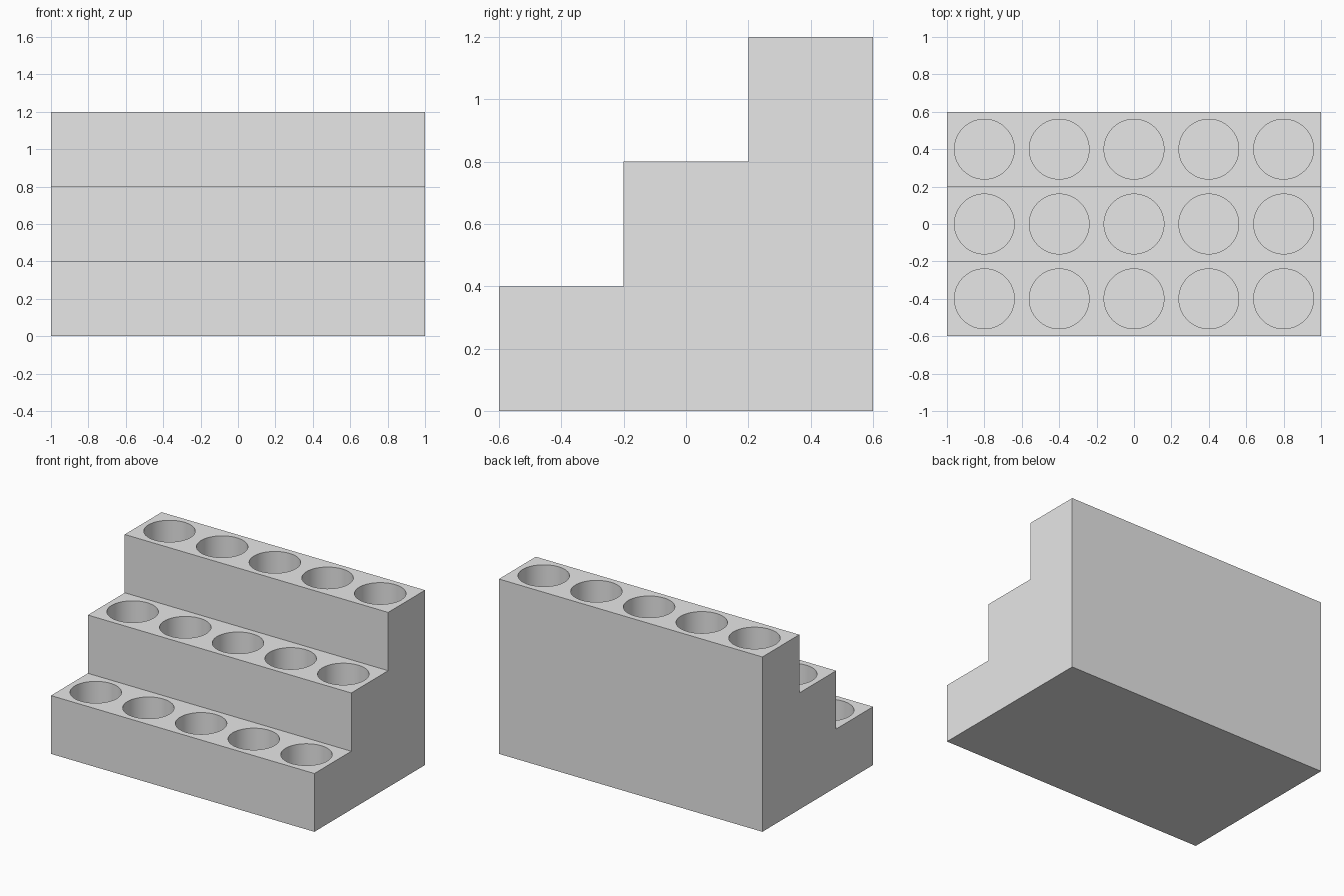
import bpy
import bmesh
import math
from mathutils import Matrix, Vector

cube = bpy.data.objects.get("Cube")
if cube:
    bpy.data.objects.remove(cube, do_unlink=True)

STEP = 0.4      # tread depth and riser height
ROWS, COLS = 3, 5
RADIUS = 0.16
DEPTH = 0.36    # pocket depth below each tread

grey = bpy.data.materials.new("light grey")
grey.use_nodes = True
grey.diffuse_color = (0.8, 0.8, 0.8, 1)
grey.node_tree.nodes["Principled BSDF"].inputs["Base Color"].default_value = (0.8, 0.8, 0.8, 1)


def make_object(name, bm):
    bmesh.ops.recalc_face_normals(bm, faces=bm.faces)
    mesh = bpy.data.meshes.new(name)
    bm.to_mesh(mesh)
    bm.free()
    mesh.materials.append(grey)
    obj = bpy.data.objects.new(name, mesh)
    bpy.context.collection.objects.link(obj)
    return obj


# Stepped block: side profile extruded along x
front = -ROWS * STEP / 2
profile = [(front, 0)]
for row in range(ROWS):
    z = (row + 1) * STEP
    profile += [(front + row * STEP, z), (front + (row + 1) * STEP, z)]
profile.append((-front, 0))

bm = bmesh.new()
side = bm.faces.new([bm.verts.new((-1, y, z)) for y, z in profile])
extruded = bmesh.ops.extrude_face_region(bm, geom=[side], use_keep_orig=True)
bmesh.ops.translate(bm, vec=Vector((2, 0, 0)),
                    verts=[v for v in extruded["geom"] if isinstance(v, bmesh.types.BMVert)])
stand = make_object("stepped_stand", bm)

# Round pockets: one row of cylinders per tread
bm = bmesh.new()
for row in range(ROWS):
    top = (row + 1) * STEP
    for col in range(COLS):
        centre = ((col - (COLS - 1) / 2) * STEP, front + (row + 0.5) * STEP,
                  top - DEPTH / 2 + 0.05)
        bmesh.ops.create_cone(bm, cap_ends=True, segments=64, radius1=RADIUS,
                              radius2=RADIUS, depth=DEPTH + 0.1,
                              matrix=Matrix.Translation(centre))
cutter = make_object("pocket_cutter", bm)
cutter.hide_render = True

# Cut the pockets and bake the result
cut = stand.modifiers.new("pockets", "BOOLEAN")
cut.operation = "DIFFERENCE"
cut.solver = "EXACT"
cut.object = cutter
bpy.ops.object.select_all(action="DESELECT")
stand.select_set(True)
bpy.context.view_layer.objects.active = stand
bpy.ops.object.modifier_apply(modifier=cut.name)
bpy.data.objects.remove(cutter, do_unlink=True)

# Smooth pocket walls, crisp edges elsewhere
bpy.ops.object.shade_smooth_by_angle(angle=math.radians(30))
